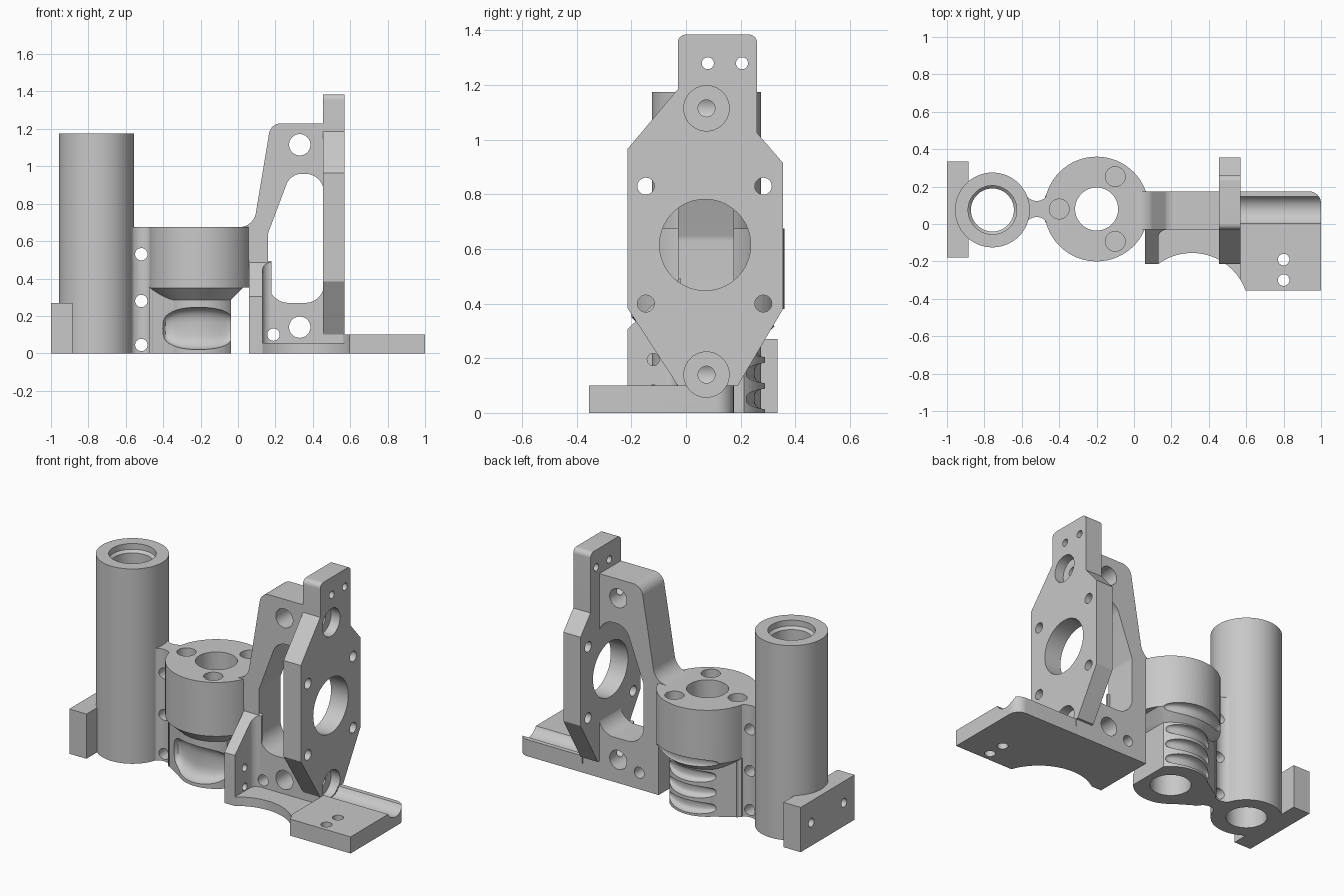
import bpy, bmesh, math
from mathutils import Vector

if "Cube" in bpy.data.objects:
    bpy.data.objects.remove(bpy.data.objects["Cube"])

grey = bpy.data.materials.new("machined_grey")
grey.use_nodes = True
COLOUR = (0.58, 0.58, 0.58, 1)
grey.diffuse_color = COLOUR
grey.node_tree.nodes["Principled BSDF"].inputs["Base Color"].default_value = COLOUR


def finish(name, bm):
    bmesh.ops.recalc_face_normals(bm, faces=bm.faces)
    mesh = bpy.data.meshes.new(name)
    bm.to_mesh(mesh)
    bm.free()
    mesh.materials.append(grey)
    obj = bpy.data.objects.new(name, mesh)
    bpy.context.collection.objects.link(obj)
    return obj


def arc(cx, cy, r, start, end, n=24):
    angles = [math.radians(start + (end - start) * i / n) for i in range(n + 1)]
    return [(cx + r * math.cos(a), cy + r * math.sin(a)) for a in angles]


def rounded(corners):
    """Polygon from (x, y, radius) corners; the radius may be left out."""
    out = []
    for i, c in enumerate(corners):
        p = Vector(c[:2])
        r = c[2] if len(c) > 2 else 0
        if not r:
            out.append(tuple(p))
            continue
        u = (Vector(corners[i - 1][:2]) - p).normalized()
        v = (Vector(corners[(i + 1) % len(corners)][:2]) - p).normalized()
        half = u.angle(v) / 2
        mid = p + (u + v).normalized() * (r / math.sin(half))
        a = p + u * (r / math.tan(half)) - mid
        b = p + v * (r / math.tan(half)) - mid
        for k in range(11):
            out.append(tuple(mid + a.lerp(b, k / 10).normalized() * r))
    return out


def prism(name, outline, axis, low, high):
    """Extrude an outline along x (y,z points), y (x,z points) or z (x,y points)."""
    def place(p, t):
        return {"x": (t, *p), "y": (p[0], t, p[1]), "z": (*p, t)}[axis]
    bm = bmesh.new()
    ends = [[bm.verts.new(place(p, t)) for p in outline] for t in (low, high)]
    for end in ends:
        bm.faces.new(end)
    for i in range(len(outline)):
        bm.faces.new((ends[0][i - 1], ends[0][i], ends[1][i], ends[1][i - 1]))
    return finish(name, bm)


def box(name, x0, x1, y0, y1, z0, z1):
    return prism(name, [(x0, y0), (x1, y0), (x1, y1), (x0, y1)], "z", z0, z1)


def drill(a, b, r, axis, low, high):
    return prism("drill", arc(a, b, r, 0, 360, 40)[:-1], axis, low, high)


def lathe(name, cx, cy, profile, n=64):
    bm = bmesh.new()
    rings = [[bm.verts.new((cx + r * math.cos(math.tau * i / n),
                            cy + r * math.sin(math.tau * i / n), z))
              for r, z in profile] for i in range(n)]
    for i in range(n):
        for j in range(len(profile)):
            bm.faces.new((rings[i - 1][j - 1], rings[i][j - 1], rings[i][j], rings[i - 1][j]))
    return finish(name, bm)


def bent_slot(cx, cy, z, radius, depth, height, middle, spread):
    """Rounded slot that follows the hub's circumference."""
    bm = bmesh.new()
    bmesh.ops.create_uvsphere(bm, u_segments=32, v_segments=20, radius=1)
    for v in bm.verts:
        a = math.radians(middle + spread * v.co.x)
        r = radius + depth * v.co.y
        rise = math.copysign(abs(v.co.z) ** 0.65, v.co.z)
        v.co = (cx + r * math.cos(a), cy + r * math.sin(a), z + height * rise)
    bmesh.ops.triangulate(bm, faces=bm.faces)
    return finish("slot", bm)


def cut(parts, cutters):
    for part in parts:
        bpy.context.view_layer.objects.active = part
        for c in cutters:
            mod = part.modifiers.new("cut", "BOOLEAN")
            mod.operation, mod.solver, mod.object = "DIFFERENCE", "EXACT", c
            bpy.ops.object.modifier_apply(modifier=mod.name)
    for c in cutters:
        bpy.data.objects.remove(c)


# Tall guide tube
tube = lathe("guide_tube", -0.757, 0.075, [
    (0.115, 0), (0.2, 0), (0.2, 1.175), (0.13, 1.175), (0.13, 1.14), (0.115, 1.125)])

# Foot block behind the tube, with two mounting holes
foot = box("foot_block", -1, -0.885, -0.18, 0.335, 0, 0.27)
cut([foot], [drill(y, 0.14, 0.026, "x", -1.1, -0.9) for y in (-0.078, 0.233)])

# Hub with bore, and shoulder spreading from the web to the hub's lower half
HX, HY = -0.2, 0.08
hub = lathe("hub", HX, HY, [
    (0.115, 0), (0.21, 0), (0.21, 0.285), (0.28, 0.35), (0.28, 0.675), (0.115, 0.675)])
shoulder = prism("hub_shoulder", [
    (-0.475, 0.01), (-0.345, -0.072), (-0.345, 0.232), (-0.475, 0.15)], "z", 0, 0.355)

# Front pocket and rear slots, then the flat side
cut([hub, shoulder], [bent_slot(HX, HY, 0.133, 0.212, 0.073, 0.113, -93, 60)]
    + [bent_slot(HX, HY, z, r, 0.04, 0.038, 90, 48)
       for z, r in ((0.051, 0.211), (0.146, 0.211), (0.241, 0.217), (0.343, 0.277))])
side = [(-0.037, -0.1), (-0.037, 0.286), (0.028, 0.351), (0.2, 0.351), (0.2, -0.1)]
cut([hub], [prism("flat", side, "y", -0.5, 0.6)])

# Waisted web joining tube and hub, with cross holes
web = box("connecting_web", -0.6, -0.456, -0.02, 0.18, 0, 0.675)
cut([web], [drill(-0.52, HY + s * 0.11, 0.067, "z", -0.1, 0.8) for s in (-1, 1)]
    + [drill(-0.517, z, 0.033, "y", -0.3, 0.4) for z in (0.045, 0.28, 0.53)])

# Screw holes in the hub top
cut([hub], [drill(x, y, 0.053, "z", 0.5, 0.8)
            for x, y in arc(HX, HY, 0.2, 60, 300, 2)])

# Upright wall with large opening
wall = prism("bracket_wall", rounded([
    (0.06, 0), (0.565, 0), (0.565, 1.23), (0.175, 1.23, 0.065), (0.083, 0.675, 0.09),
    (-0.05, 0.675), (-0.05, 0.5), (0.06, 0.5)]), "y", -0.03, 0.175)
opening = rounded([
    (0.16, 0.27, 0.11), (0.46, 0.27, 0.1), (0.46, 0.42), (0.7, 0.42), (0.7, 0.82),
    (0.46, 0.82), (0.46, 0.96, 0.1), (0.28, 0.96, 0.09), (0.16, 0.64, 0.06)])
cut([wall], [prism("opening", opening, "y", -0.2, 0.3)]
    + [drill(x, z, r, "y", -0.2, 0.3)
       for x, z, r in ((0.33, 1.115, 0.057), (0.33, 0.14, 0.057), (0.19, 0.1, 0.033))])

# Motor mounting plate
plate = prism("motor_plate", rounded([
    (-0.03, 1.385, 0.03), (0.26, 1.385, 0.03), (0.26, 1.025), (0.355, 0.915),
    (0.355, 0.38), (0.19, 0.1), (-0.03, 0.1), (-0.215, 0.385), (-0.215, 0.965),
    (-0.03, 1.185)]), "x", 0.455, 0.57)
cut([plate], [drill(0.07, 0.615, 0.167, "x", 0.3, 0.7)]
    + [drill(y, z, 0.031, "x", 0.3, 0.7) for y in (-0.147, 0.283) for z in (0.4, 0.83)]
    + [drill(y, 1.28, 0.022, "x", 0.3, 0.7) for y in (0.08, 0.205)])

# Thin base with curved front edge, and raised pad
base = prism("base_floor", [(0.06, 0.175), (0.58, 0.175)]
             + arc(0.31, -0.46, 0.305, 28, 126) + [(0.06, -0.213)], "z", 0, 0.055)
pad = prism("base_pad", rounded([(0.57, 0.175), (1, 0.175, 0.065), (1, -0.355)])
            + arc(0.31, -0.46, 0.305, 20, 31.5, 6), "z", 0, 0.1)
cut([pad], [drill(0.8, y, 0.031, "z", -0.1, 0.2) for y in (-0.19, -0.3)])

# Counterbores; the lower one runs on as a groove in the pad
cut([plate, wall, pad], [drill(0.075, z, 0.083, "x", 0.51, 1.2) for z in (0.14, 1.115)])
cut([plate, wall], [drill(0.075, z, 0.031, "x", 0.33, 0.6) for z in (0.14, 1.115)])

# Sloped side rib with inner fillet
rib = prism("side_rib", rounded([
    (0.06, -0.215), (0.13, -0.215), (0.13, -0.03, 0.045), (0.178, -0.03),
    (0.178, 0), (0.06, 0)]), "z", 0, 0.6)
slope = [(-0.4, 0.125), (0.05, 0.563), (0.05, 0.9), (-0.4, 0.9)]
cut([rib], [prism("slope", slope, "x", 0, 0.3),
            box("trim", 0, 0.3, -0.02, 0.1, -0.1, 0.8),
            drill(0.19, 0.1, 0.033, "y", -0.06, 0.1)]
    + [drill(-0.12, z, 0.022, "x", 0, 0.3) for z in (0.08, 0.195)])

bpy.ops.object.select_all(action="DESELECT")
for part in (tube, foot, hub, shoulder, web, wall, plate, base, pad, rib):
    part.select_set(True)
bpy.context.view_layer.objects.active = hub
bpy.ops.object.shade_smooth_by_angle(angle=math.radians(30))
